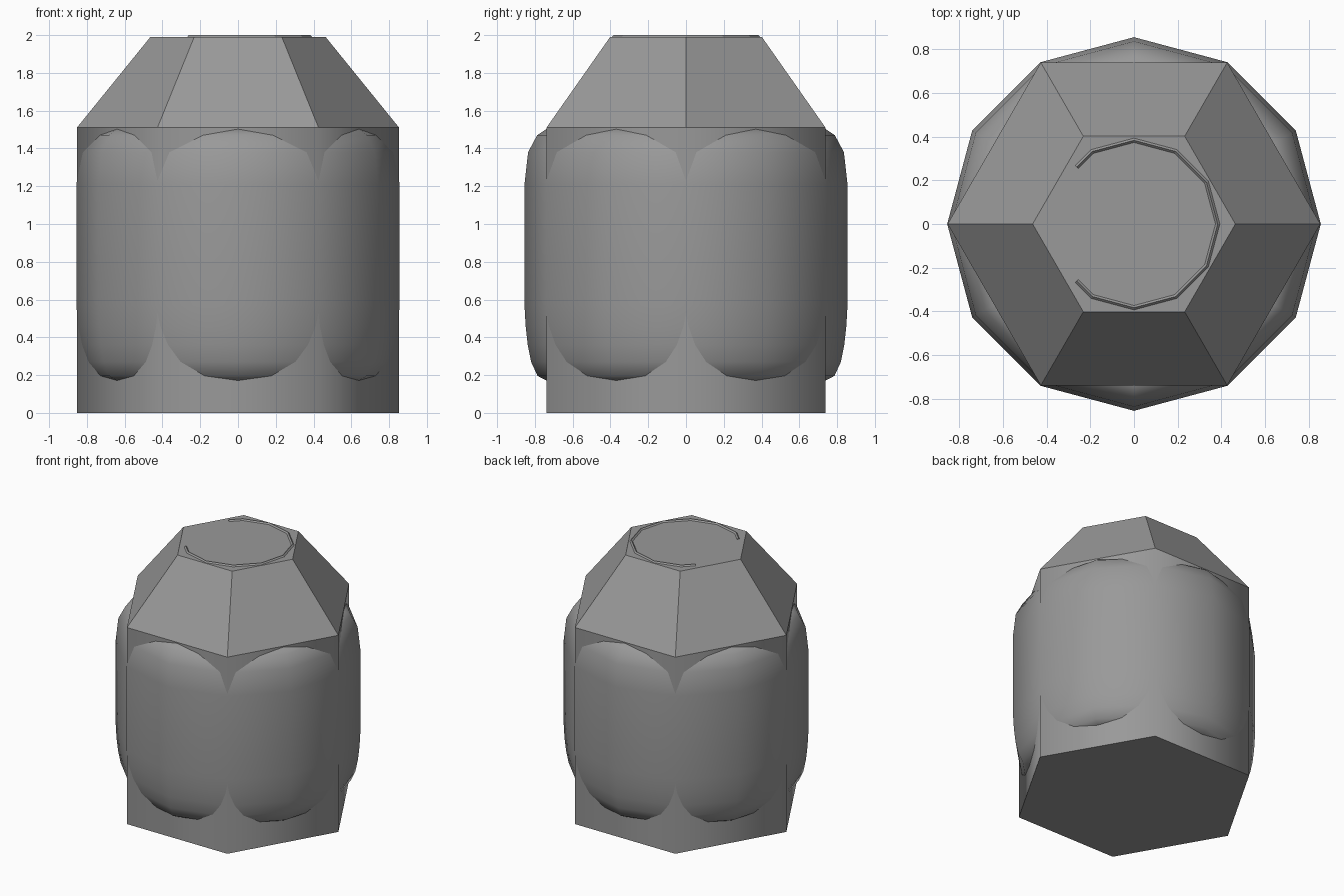
import bpy, bmesh, math

if "Cube" in bpy.data.objects:
    bpy.data.objects.remove(bpy.data.objects["Cube"])

# One dark grey for every part
grey = bpy.data.materials.new("dark_grey")
grey.diffuse_color = (0.32, 0.32, 0.32, 1)
grey.use_nodes = True
grey.node_tree.nodes["Principled BSDF"].inputs["Base Color"].default_value = grey.diffuse_color


def lathe(name, profile, sides, smooth):
    """Spin (radius, z) points around z and cap both ends."""
    bm = bmesh.new()
    rings = []
    for r, z in profile:
        angles = [2 * math.pi * i / sides for i in range(sides)]
        rings.append([bm.verts.new((r * math.cos(a), r * math.sin(a), z)) for a in angles])
    for lo, hi in zip(rings, rings[1:]):
        for i in range(sides):
            j = (i + 1) % sides
            bm.faces.new((lo[i], lo[j], hi[j], hi[i])).smooth = smooth
    for cap in (rings[0][::-1], rings[-1]):
        for e in bm.faces.new(cap).edges:
            e.smooth = False
    bmesh.ops.recalc_face_normals(bm, faces=bm.faces)
    mesh = bpy.data.meshes.new(name)
    bm.to_mesh(mesh)
    bm.free()
    mesh.materials.append(grey)
    obj = bpy.data.objects.new(name, mesh)
    bpy.context.collection.objects.link(obj)


# Hexagonal body with smooth-shaded sides
lathe("hex_body", [(0.853, 0), (0.853, 1.51)], 6, True)

# Flat-faced tapered top
lathe("tapered_top", [(0.853, 1.51), (0.464, 1.99)], 6, False)

# Rounded twelve-sided bulge pushing out through the hexagon sides
lathe("bulging_core", [(0.5, 0.13), (0.736, 0.17), (0.786, 0.196), (0.82, 0.27),
                       (0.838, 0.36), (0.849, 0.46), (0.855, 0.57), (0.855, 1.21),
                       (0.836, 1.38), (0.788, 1.47), (0.738, 1.503), (0.5, 1.508)],
      12, True)

# Thin open rim on top: a fine square rod along most of a twelve-sided loop
curve = bpy.data.curves.new("top_rim", 'CURVE')
curve.dimensions = '3D'
curve.bevel_depth = 0.01
curve.bevel_resolution = 0
curve.use_fill_caps = True
curve.materials.append(grey)
path = [(0.383 * math.cos(math.radians(15)), -135)]
path += [(0.383, a) for a in range(-120, 121, 30)]
path += [(path[0][0], 135)]
spline = curve.splines.new('POLY')
spline.points.add(len(path) - 1)
for p, (r, deg) in zip(spline.points, path):
    a = math.radians(deg)
    p.co = (r * math.cos(a), r * math.sin(a), 1.99, 1)
spline.use_smooth = False
bpy.context.collection.objects.link(bpy.data.objects.new("top_rim", curve))
